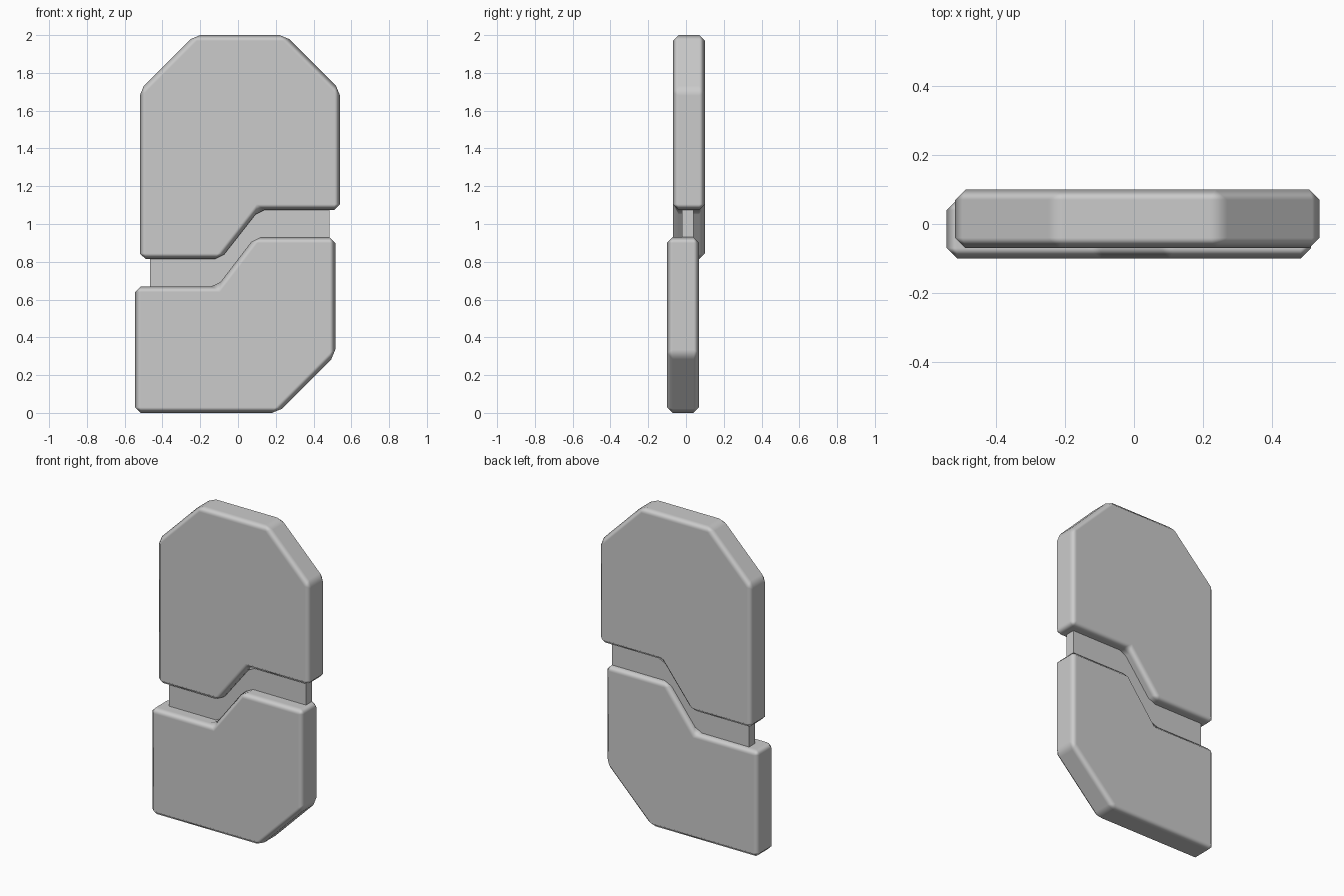
import bpy
import bmesh

cube = bpy.data.objects.get("Cube")
if cube:
    bpy.data.objects.remove(cube, do_unlink=True)

grey = bpy.data.materials.new("plain grey")
grey.use_nodes = True
GREY = (0.6, 0.6, 0.6, 1)
grey.diffuse_color = GREY
grey.node_tree.nodes["Principled BSDF"].inputs["Base Color"].default_value = GREY


def plate(name, outline, y_front, y_back, bevel=0):
    """Extrude an (x, z) outline from y_front to y_back and chamfer its edges."""
    bm = bmesh.new()
    face = bm.faces.new([bm.verts.new((x, y_front, z)) for x, z in outline])
    extruded = bmesh.ops.extrude_face_region(bm, geom=[face], use_keep_orig=True)
    verts = [v for v in extruded["geom"] if isinstance(v, bmesh.types.BMVert)]
    bmesh.ops.translate(bm, verts=verts, vec=(0, y_back - y_front, 0))
    bmesh.ops.recalc_face_normals(bm, faces=bm.faces)
    mesh = bpy.data.meshes.new(name)
    bm.to_mesh(mesh)
    bm.free()
    mesh.materials.append(grey)
    obj = bpy.data.objects.new(name, mesh)
    bpy.context.collection.objects.link(obj)
    if bevel:
        mesh.shade_smooth()
        mod = obj.modifiers.new("chamfer", "BEVEL")
        mod.width = bevel
        mod.segments = 1
        mod.limit_method = "ANGLE"
        mod.harden_normals = True
    return obj


# Upper plate: clipped top corners, stepped lower edge, set slightly back
plate("upper_plate", [(-0.52, 0.815), (-0.092, 0.815), (0.112, 1.075), (0.54, 1.075),
                      (0.54, 1.71), (0.25, 2.0), (-0.23, 2.0), (-0.52, 1.71)],
      -0.07, 0.10, 0.03)

# Lower plate: matching stepped upper edge, one clipped corner, set slightly forward
plate("lower_plate", [(-0.545, 0), (0.21, 0), (0.515, 0.305), (0.515, 0.93),
                      (0.089, 0.93), (-0.11, 0.67), (-0.545, 0.67)],
      -0.10, 0.07, 0.03)

# Thin core bridging the gap between the plates
plate("core", [(-0.465, 0.5), (0.485, 0.5), (0.485, 1.25), (-0.465, 1.25)], -0.02, 0.04)
